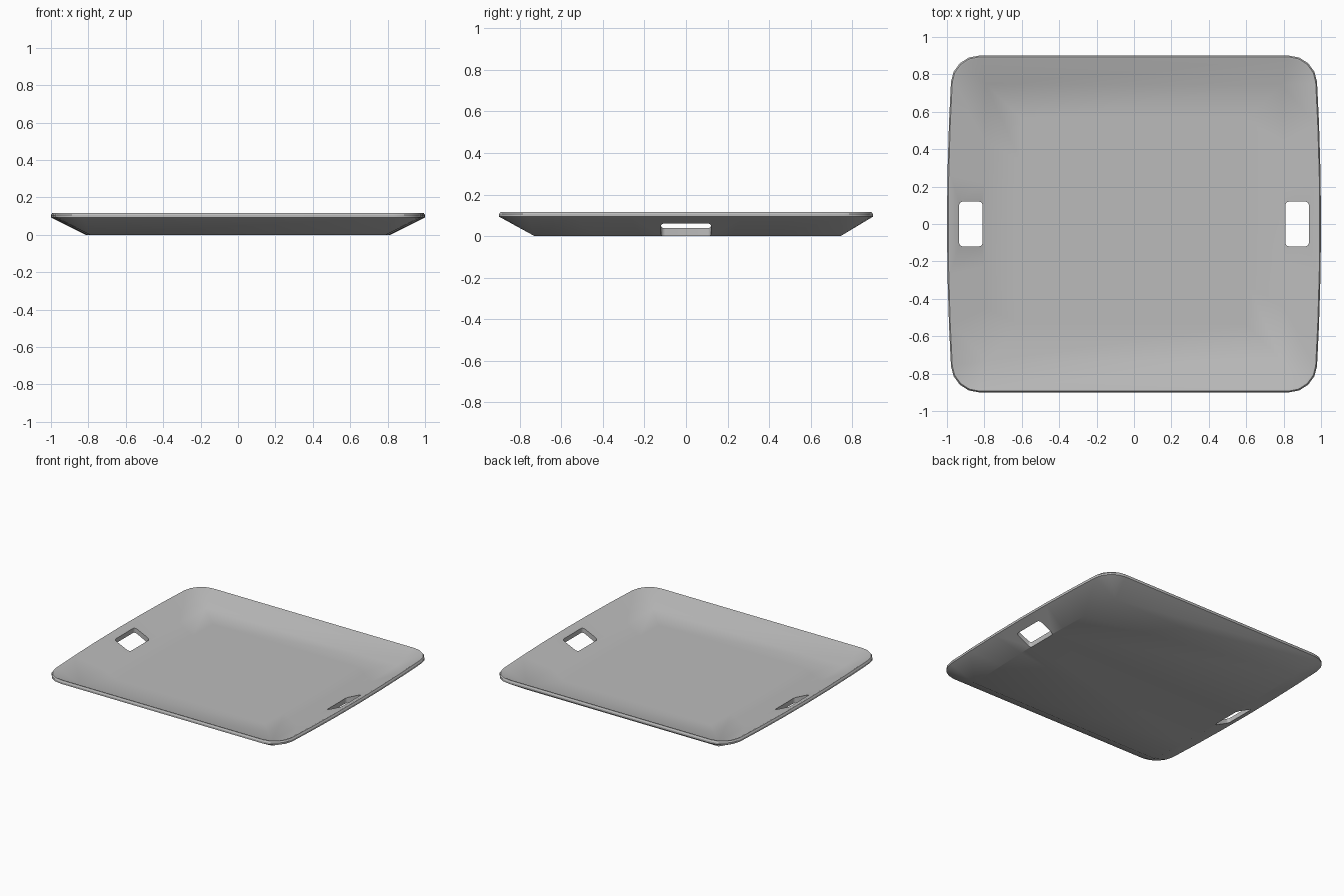
import bpy, bmesh, math
from mathutils import Vector

cube = bpy.data.objects.get("Cube")
if cube:
    bpy.data.objects.remove(cube, do_unlink=True)

grey = bpy.data.materials.new("plain grey")
grey.use_nodes = True
tone = (0.5, 0.5, 0.5, 1)
grey.diffuse_color = tone
grey.node_tree.nodes["Principled BSDF"].inputs["Base Color"].default_value = tone


def outline(half_x, front, back, radius, bulge):
    """Rounded rectangle whose left and right sides bow outward."""
    points = []
    for sx, sy, start in ((1, 1, 0), (-1, 1, 90), (-1, -1, 180), (1, -1, 270)):
        depth = back if sy > 0 else front
        centre = Vector((sx * (half_x - radius), sy * (depth - radius)))
        for i in range(5):
            a = math.radians(start + 22.5 * i)
            points.append(centre + radius * Vector((math.cos(a), math.sin(a))))
        # intermediate points along the bowed sides
        if (sx, sy) in ((-1, 1), (1, -1)):
            for t in (-0.6, -0.3, 0, 0.3, 0.6):
                points.append(Vector((sx * half_x, sx * t * depth)))
    for p in points:
        p.x += math.copysign(bulge * max(0, 1 - (p.y / back) ** 2), p.x)
    return points


# Cross-section from underside, around the rim, to the inner floor:
# half width, front depth, back depth, corner radius, side bow, height
section = (
    (0.79, 0.73, 0.745, 0, 0.025, 0),
    (0.97, 0.9, 0.9, 0.14, 0.03, 0.093),
    (0.97, 0.9, 0.9, 0.14, 0.03, 0.106),
    (0.963, 0.893, 0.893, 0.135, 0.03, 0.117),
    (0.955, 0.885, 0.885, 0.13, 0.03, 0.117),
    (0.79, 0.73, 0.745, 0, 0.012, 0.034),
    (0.6, 0.54, 0.56, 0, 0.012, 0.034),
)

# Tray shell
bm = bmesh.new()
rings = []
for *shape, z in section:
    rings.append([bm.verts.new((p.x, p.y, z)) for p in outline(*shape)])
for low, high in zip(rings, rings[1:]):
    n = len(low)
    for i in range(n):
        j = (i + 1) % n
        bm.faces.new((low[i], low[j], high[j], high[i]))
bm.faces.new(rings[0][::-1])
bm.faces.new(rings[-1])
bmesh.ops.remove_doubles(bm, verts=bm.verts, dist=0.0005)
bmesh.ops.recalc_face_normals(bm, faces=bm.faces)
mesh = bpy.data.meshes.new("tray")
bm.to_mesh(mesh)
bm.free()
tray = bpy.data.objects.new("tray", mesh)
bpy.context.collection.objects.link(tray)
mesh.materials.append(grey)
bpy.context.view_layer.objects.active = tray
tray.select_set(True)

# Rounded handle openings through both sides
for side in (1, -1):
    cb = bmesh.new()
    bmesh.ops.create_cube(cb, size=1)
    for v in cb.verts:
        v.co = (v.co.x * 0.125 + side * 0.8725, v.co.y * 0.24, v.co.z * 0.5)
    upright = [e for e in cb.edges if abs(e.verts[0].co.z - e.verts[1].co.z) > 0.1]
    bmesh.ops.bevel(cb, geom=upright, offset=0.02, segments=4, profile=0.5,
                    affect='EDGES')
    cut_mesh = bpy.data.meshes.new("handle_cutter")
    cb.to_mesh(cut_mesh)
    cb.free()
    cut_mesh.materials.append(grey)
    cutter = bpy.data.objects.new("handle_cutter", cut_mesh)
    cutter.hide_render = True
    bpy.context.collection.objects.link(cutter)
    mod = tray.modifiers.new("handle_opening", 'BOOLEAN')
    mod.operation = 'DIFFERENCE'
    mod.solver = 'EXACT'
    mod.object = cutter
    bpy.ops.object.modifier_apply(modifier=mod.name)
    bpy.data.objects.remove(cutter, do_unlink=True)

bpy.ops.object.shade_smooth_by_angle(angle=math.radians(30))
